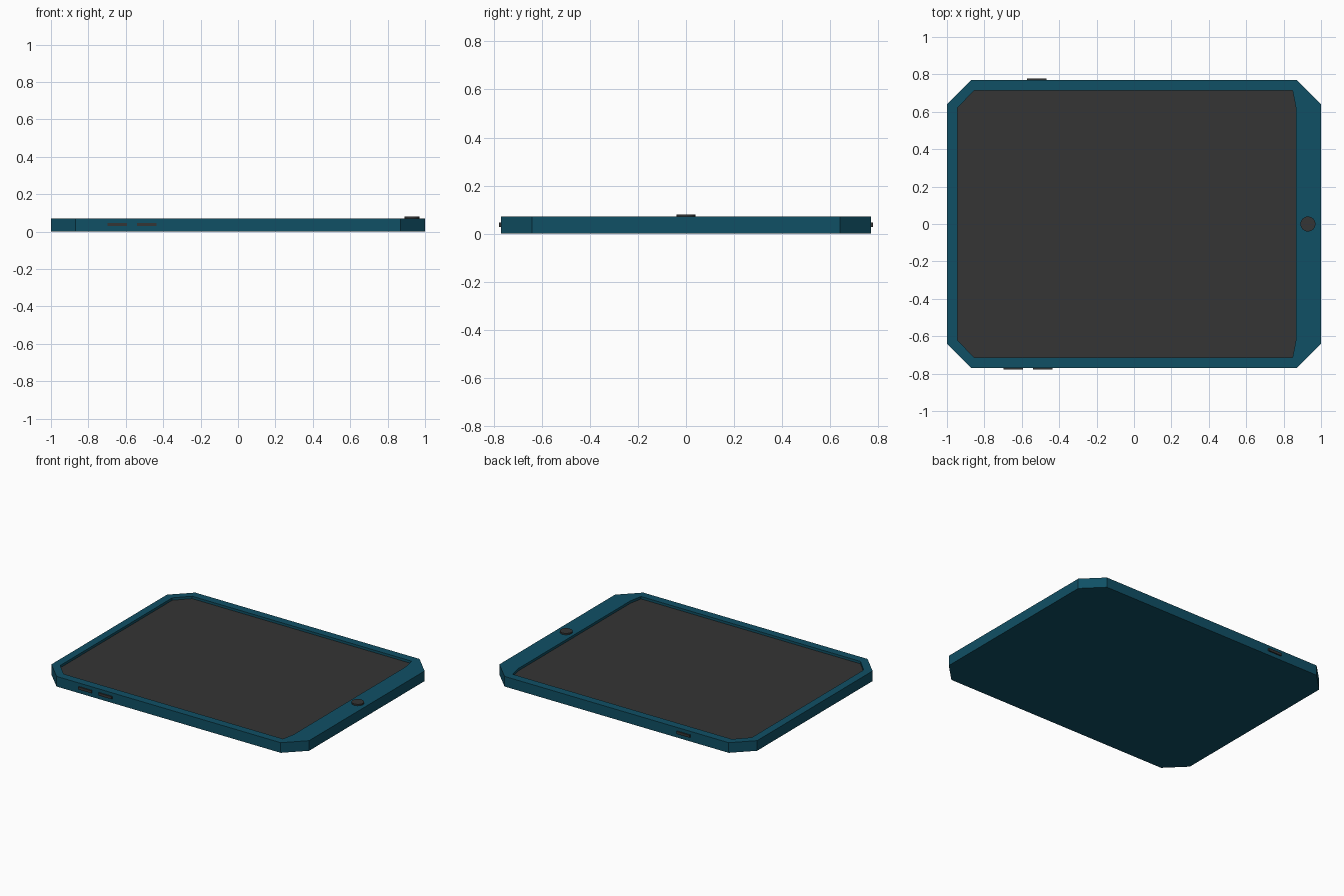
import bpy, bmesh

if "Cube" in bpy.data.objects:
    bpy.data.objects.remove(bpy.data.objects["Cube"])


def material(name, rgb):
    m = bpy.data.materials.new(name)
    m.diffuse_color = (*rgb, 1)
    m.use_nodes = True
    m.node_tree.nodes["Principled BSDF"].inputs["Base Color"].default_value = m.diffuse_color
    return m


TEAL = material("teal_shell", (0.005, 0.08, 0.13))
DARK = material("dark_glass", (0.035, 0.035, 0.035))


def finish(name, bm, mat):
    bmesh.ops.recalc_face_normals(bm, faces=bm.faces)
    me = bpy.data.meshes.new(name)
    bm.to_mesh(me)
    bm.free()
    me.materials.append(mat)
    ob = bpy.data.objects.new(name, me)
    bpy.context.collection.objects.link(ob)
    return ob


def mirrored(half):
    # half outline with y > 0, closed by mirroring across y = 0
    return half + [(x, -y) for x, y in reversed(half)]


def ring(bm, outline, z):
    return [bm.verts.new((x, y, z)) for x, y in outline]


def bridge(bm, a, b):
    n = len(a)
    for i in range(n):
        j = (i + 1) % n
        bm.faces.new((a[i], a[j], b[j], b[i]))


OUTER = mirrored([(1, 0.64), (0.87, 0.769), (-0.87, 0.769), (-1, 0.64)])
INNER = mirrored([(0.866, 0.62), (0.848, 0.713), (-0.855, 0.713), (-0.945, 0.62)])
TOP, FLOOR = 0.071, 0.054

# Chamfered shell with a recess for the screen
bm = bmesh.new()
rings = [ring(bm, OUTER, 0), ring(bm, OUTER, TOP),
         ring(bm, INNER, TOP), ring(bm, INNER, FLOOR)]
for a, b in zip(rings, rings[1:]):
    bridge(bm, a, b)
bm.faces.new(rings[0])
finish("body_shell", bm, TEAL)

# Screen panel on the recess floor
bm = bmesh.new()
bm.faces.new(ring(bm, INNER, FLOOR))
screen = finish("screen", bm, DARK)
if screen.data.polygons[0].normal.z < 0:
    screen.data.flip_normals()

# Round home button
bpy.ops.mesh.primitive_cylinder_add(vertices=24, radius=0.04, depth=0.02,
                                    location=(0.93, 0, 0.071))
home = bpy.context.object
home.name = "home_button"
home.data.materials.append(DARK)
bpy.ops.object.shade_smooth_by_angle()

# Side buttons: volume pair in front, power at the back
for name, x, side in (("volume_up_button", -0.645, -1),
                      ("volume_down_button", -0.488, -1),
                      ("power_button", -0.52, 1)):
    bpy.ops.mesh.primitive_cube_add(size=1, location=(x, side * 0.767, 0.038))
    ob = bpy.context.object
    ob.name = name
    ob.scale = (0.103, 0.02, 0.018)
    ob.data.materials.append(DARK)
